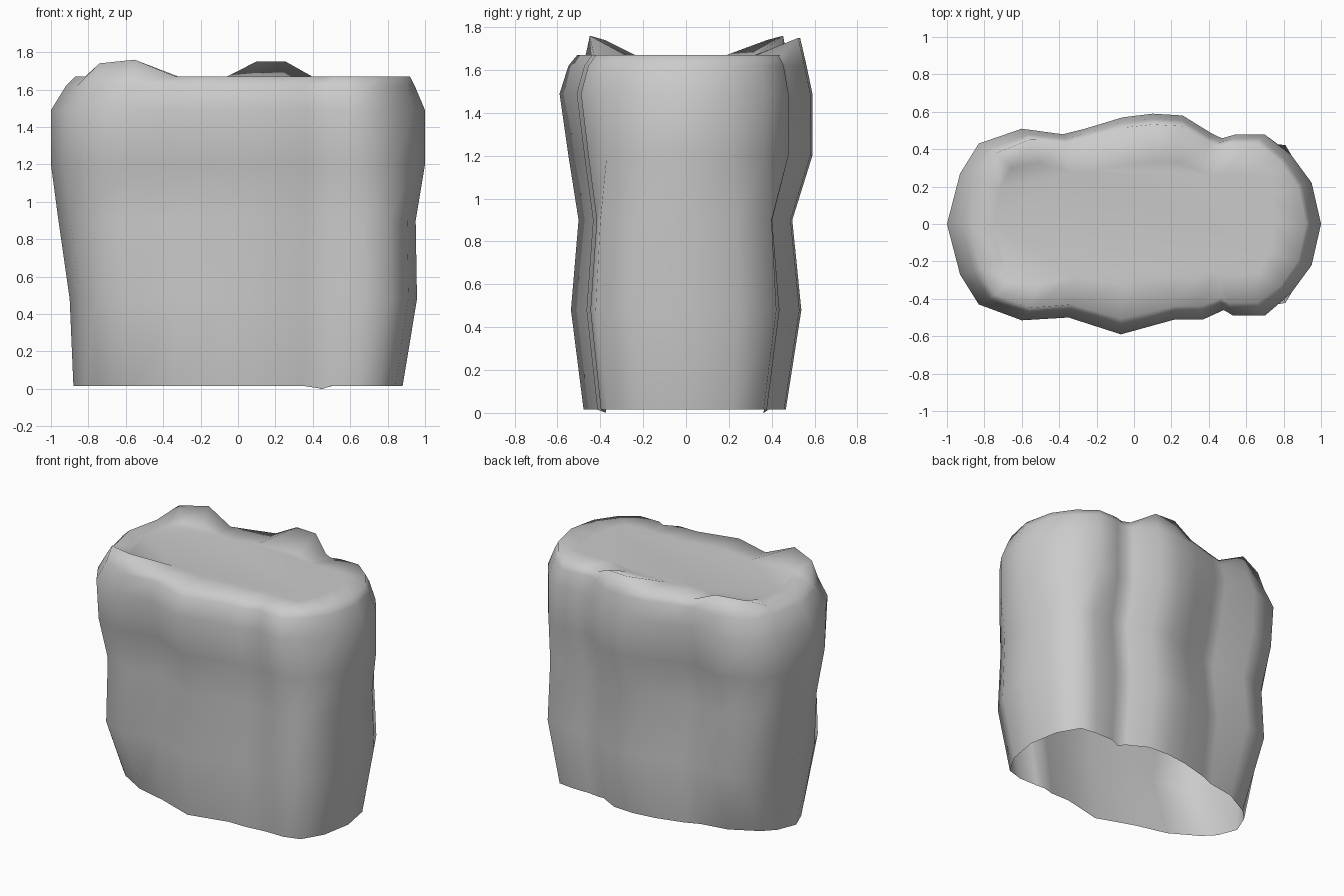
import bpy
import bmesh

cube = bpy.data.objects.get("Cube")
if cube:
    bpy.data.objects.remove(cube, do_unlink=True)

# Widest outline of the boulder, counter-clockwise from the right end
BACK = [(1, 0), (.95, .22), (.84, .37), (.7, .49), (.54, .49), (.47, .47),
        (.41, .5), (.26, .595), (.1, .605), (-.06, .585), (-.27, .52),
        (-.38, .49), (-.6, .515), (-.83, .43), (-.93, .27)]
FRONT = [(-1, 0), (-.93, -.27), (-.83, -.43), (-.6, -.515), (-.35, -.5),
         (-.07, -.59), (.22, -.51), (.37, -.51), (.48, -.46), (.53, -.49),
         (.7, -.49), (.84, -.37), (.95, -.22)]
OUTLINE = BACK + FRONT

# Each level: height, scale toward right, left, back and front,
# depth scale of the right and left corners, depth scale of the hollows
LEVELS = [(.015, .88, .88, .77, .81, .98, .5, .98),
          (.48, .957, .9, .89, .91, 1.14, .97, .95),
          (.9, .95, .96, .82, .85, 1.08, .79, .9),
          (1.2, 1, 1, .975, .93, 1, .94, .9),
          (1.49, 1, 1, .975, 1, 1, 1, 1),
          (1.62, .945, .92, .93, .93, .95, .93, 1),
          (1.67, .92, .87, .88, .86, .9, .88, 1)]


def ring(bm, z, right, left, back, front, right_corner, left_corner, hollow):
    verts = []
    for x, y in OUTLINE:
        end, corner, start = ((right, right_corner, .7) if x > 0
                              else (left, left_corner, .3))
        # Ends move most; the middle of the long sides keeps its place
        px = x * (1 + (end - 1) * abs(x))
        blend = min(max((abs(x) - start) / (.83 - start), 0), 1)
        depth = back if y > 0 else front
        py = y * (depth + (corner - depth) * blend)
        # Hollows left of the middle ridges
        if -.4 < x < -.2:
            py *= hollow
        elif -.1 < x < 0 < y:
            py *= (1 + hollow) / 2
        verts.append(bm.verts.new((px, py, z)))
    return verts


def bridge(bm, low, high):
    n = len(low)
    for i in range(n):
        j = (i + 1) % n
        bm.faces.new((low[i], low[j], high[j], high[i]))


bm = bmesh.new()

# Lofted wall, open underneath
rings = [ring(bm, *level) for level in LEVELS]
for low, high in zip(rings, rings[1:]):
    bridge(bm, low, high)

# Raised lumps on the rim
for v, (x, y) in zip(rings[-1], OUTLINE):
    if -.9 < x < -.5 and abs(y) > .4:
        v.co.z = 1.76 if x > -.7 else 1.74
    elif .05 < x < .3 and y > .5:
        v.co.z = 1.75

# Lower tips of the vertical grooves
for v, (x, y) in zip(rings[0], OUTLINE):
    if .45 < x < .5:
        v.co.z = 0

# Flat top
inner = ring(bm, 1.67, .75, .75, .55, .55, .7, .7, 1)
bridge(bm, rings[-1], inner)
bm.faces.new(inner)

bmesh.ops.recalc_face_normals(bm, faces=bm.faces)
if sum(f.normal.z * f.calc_area() for f in bm.faces) < 0:
    bmesh.ops.reverse_faces(bm, faces=bm.faces)
for f in bm.faces:
    f.smooth = True

mesh = bpy.data.meshes.new("boulder")
bm.to_mesh(mesh)
bm.free()
boulder = bpy.data.objects.new("boulder", mesh)
bpy.context.collection.objects.link(boulder)

# Plain stone colour
stone = bpy.data.materials.new("stone_grey")
stone.use_nodes = True
colour = (.6, .6, .6, 1)
stone.diffuse_color = colour
stone.node_tree.nodes["Principled BSDF"].inputs["Base Color"].default_value = colour
mesh.materials.append(stone)
